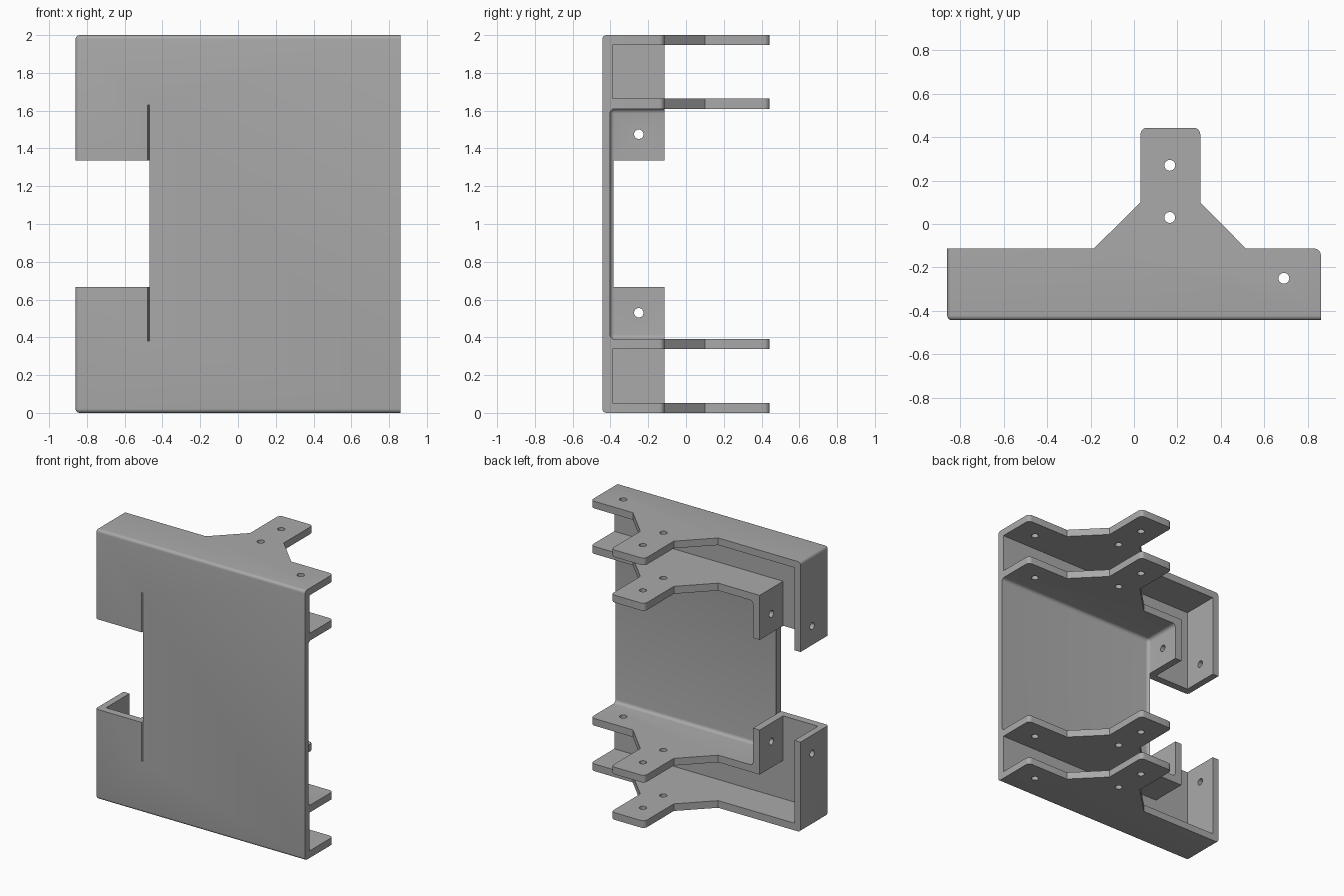
import bpy, bmesh, math
from mathutils import Vector

cube = bpy.data.objects.get("Cube")
if cube:
    bpy.data.objects.remove(cube, do_unlink=True)

grey = bpy.data.materials.new("plain grey")
grey.use_nodes = True
colour = (0.4, 0.4, 0.4, 1)
grey.diffuse_color = colour
grey.node_tree.nodes["Principled BSDF"].inputs["Base Color"].default_value = colour

LEFT, FRONT, BACK, TOP = -0.86, -0.443, 0.443, 2.0
LIP = -0.113                       # rear edge of the shelves and side walls


def prism(name, outline, axis, lo, hi, rounding=()):
    """Extrude a 2D outline along an axis; rounding is (edge rule, radius) pairs."""
    def place(a, b, c):
        return {"x": (c, a, b), "y": (a, c, b), "z": (a, b, c)}[axis]
    bm = bmesh.new()
    face = bm.faces.new([bm.verts.new(place(a, b, lo)) for a, b in outline])
    new = bmesh.ops.extrude_face_region(bm, geom=[face])["geom"]
    shift = Vector(place(0, 0, hi - lo))
    bmesh.ops.translate(bm, vec=shift, verts=[v for v in new if isinstance(v, bmesh.types.BMVert)])
    bmesh.ops.recalc_face_normals(bm, faces=bm.faces)
    for rule, radius in rounding:
        edges = [e for e in bm.edges if rule(e.verts[0].co, e.verts[1].co)]
        bmesh.ops.bevel(bm, geom=edges, offset=radius, segments=5, profile=0.5,
                        affect="EDGES", clamp_overlap=True)
    bmesh.ops.recalc_face_normals(bm, faces=bm.faces)
    mesh = bpy.data.meshes.new(name)
    bm.to_mesh(mesh)
    bm.free()
    mesh.materials.append(grey)
    obj = bpy.data.objects.new(name, mesh)
    bpy.context.collection.objects.link(obj)
    return obj


def rect(a0, a1, b0, b1):
    return [(a0, b0), (a1, b0), (a1, b1), (a0, b1)]


def circle(a, b, r=0.025, n=24):
    return [(a + r * math.cos(t * math.tau / n), b + r * math.sin(t * math.tau / n))
            for t in range(n)]


def near(a, b):
    return abs(a - b) < 1e-4


# Rounded edges of the outer block
def tab_corner(p, q):
    return near(p.x, q.x) and near(p.y, q.y) and (
        near(p.y, BACK) or (near(p.x, -LEFT) and near(p.y, LIP)))


def outer_bend(p, q):
    def on(i, value):
        return near(p[i], value) and near(q[i], value)
    front, left, ends = on(1, FRONT), on(0, LEFT), on(2, 0) or on(2, TOP)
    return front + left + ends >= 2


# Solid block with the shelf outline
outline = [(LEFT, FRONT), (-LEFT, FRONT), (-LEFT, LIP), (0.515, LIP), (0.305, 0.1),
           (0.305, BACK), (0.03, BACK), (0.03, 0.1), (-0.185, LIP), (LEFT, LIP)]
bracket = prism("mounting_bracket", outline, "z", 0, TOP,
                [(tab_corner, 0.03), (outer_bend, 0.022)])

# Central bay with rounded inner bends
def bay_bend(p, q):
    return sum(near(p[i], v) and near(q[i], v) for i, v in
               ((0, -0.47), (1, -0.403), (2, 0.39), (2, 1.61))) >= 2


cutters = [prism("central_bay", rect(-0.47, 1, -0.403, 1), "z", 0.39, 1.61,
                 [(bay_bend, 0.025)])]

# C-shaped channel between outer and inner shelves
channel = [(1, 0.053), (-0.81, 0.053), (-0.81, 1.947), (1, 1.947),
           (1, 1.665), (-0.525, 1.665), (-0.525, 0.337), (1, 0.337)]
cutters.append(prism("shelf_channel", channel, "y", -0.388, 1))

# Side notch and the narrow relief groove on the front
cutters.append(prism("side_notch", rect(-1, -0.469, 0.667, 1.335), "y", -1, 1))
groove = [(-0.483, -0.45), (-0.469, -0.45), (-0.469, -0.43), (-0.472, -0.43)]
cutters.append(prism("relief_groove", groove, "z", 0.38, 1.63))

# Screw holes through the shelves and through the side flanges
for x, y in ((0.165, 0.27), (0.165, 0.03), (0.69, -0.25)):
    cutters.append(prism("shelf_hole", circle(x, y), "z", -1, 3))
for z in (0.53, 1.475):
    cutters.append(prism("flange_hole", circle(-0.25, z), "x", -1, -0.4))

# Cut the block and bake the result
for cutter in cutters:
    cutter.hide_render = True
    mod = bracket.modifiers.new(cutter.name, "BOOLEAN")
    mod.operation, mod.solver, mod.object = "DIFFERENCE", "EXACT", cutter
bpy.context.view_layer.update()
evaluated = bracket.evaluated_get(bpy.context.evaluated_depsgraph_get())
baked = bpy.data.meshes.new_from_object(evaluated)
bracket.modifiers.clear()
bracket.data = baked
baked.materials.clear()
baked.materials.append(grey)
baked.polygons.foreach_set("material_index", [0] * len(baked.polygons))
for cutter in cutters:
    bpy.data.objects.remove(cutter, do_unlink=True)

# Smooth bends, sharp edges
bpy.ops.object.select_all(action="DESELECT")
bracket.select_set(True)
bpy.context.view_layer.objects.active = bracket
bpy.ops.object.shade_smooth_by_angle(angle=math.radians(30))
